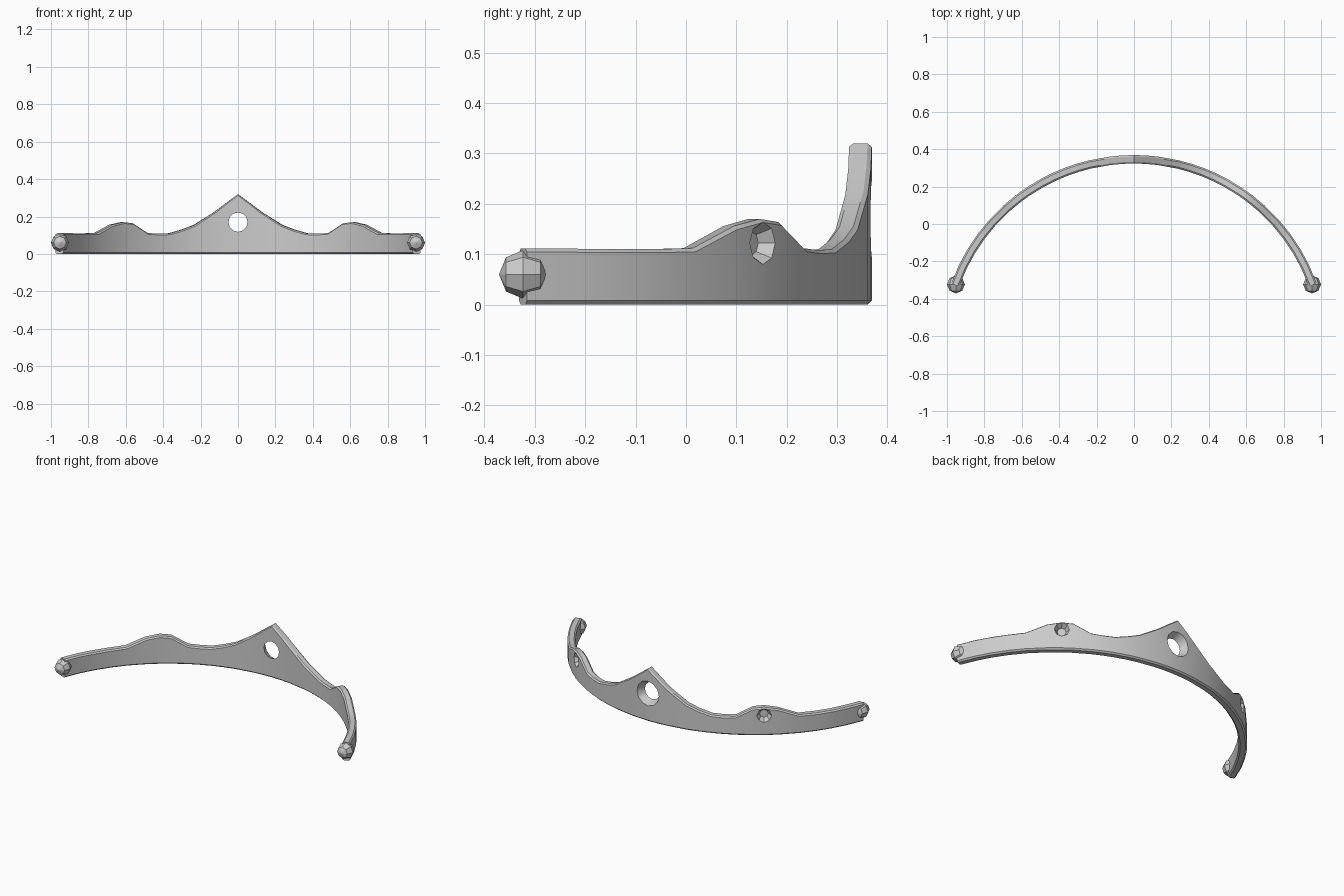
import bpy, bmesh, math
from mathutils import Vector

if "Cube" in bpy.data.objects:
    bpy.data.objects.remove(bpy.data.objects["Cube"])

R, CY, T = 1.016, -0.67, 0.0225   # arc radius, arc centre y, half thickness

# Top edge height along the right half: (x, height)
half = [(0, .32), (.06, .275), (.125, .225), (.235, .155), (.30, .13), (.37, .11),
        (.43, .108), (.49, .112), (.57, .164), (.62, .17), (.68, .156), (.76, .112),
        (.82, .11), (.87, .11), (.915, .111), (.955, .111)]
stations = [(-x, h) for x, h in reversed(half[1:])] + half


def arc_point(x):
    n = Vector((x, math.sqrt(R * R - x * x), 0)) / R
    return Vector((0, CY, 0)) + n * R, n


# Curved band with small bevels on its long edges
bm = bmesh.new()
rings = []
for x, h in stations:
    p, n = arc_point(x)
    section = [(-.014, 0), (.014, 0), (T, .008), (T, h - .007),
               (.014, h), (-.014, h), (-T, h - .007), (-T, .008)]
    rings.append([bm.verts.new(p + n * o + Vector((0, 0, z))) for o, z in section])
for a, b in zip(rings, rings[1:]):
    for i in range(8):
        j = (i + 1) % 8
        bm.faces.new((a[i], a[j], b[j], b[i]))
bm.faces.new(rings[0])
bm.faces.new(rings[-1])
bmesh.ops.recalc_face_normals(bm, faces=bm.faces)
mesh = bpy.data.meshes.new("tiara_band")
bm.to_mesh(mesh)
bm.free()
band = bpy.data.objects.new("tiara_band", mesh)
bpy.context.collection.objects.link(band)


def cut_socket(x, z, offset, depth, r_in, r_out, sides):
    p, n = arc_point(x)
    loc = p + n * offset + Vector((0, 0, z))
    bpy.ops.mesh.primitive_cone_add(vertices=sides, radius1=r_in, radius2=r_out,
                                    depth=depth, location=loc,
                                    rotation=n.to_track_quat('Z', 'Y').to_euler())
    cutter = bpy.context.object
    cutter.name = "socket_cutter"
    cutter.hide_render = True
    mod = band.modifiers.new("socket", 'BOOLEAN')
    mod.object = cutter
    mod.operation = 'DIFFERENCE'
    mod.solver = 'EXACT'
    bpy.context.view_layer.objects.active = band
    bpy.ops.object.modifier_apply(modifier=mod.name)
    bpy.data.objects.remove(cutter)


# Tapered through hole in the centre, blind gem sockets at the sides
cut_socket(0, .17, 0, .10, .038, .089, 12)
for s in (-1, 1):
    cut_socket(s * .62, .122, .0175, .05, .024, .054, 8)

bpy.ops.object.select_all(action='DESELECT')
band.select_set(True)
bpy.context.view_layer.objects.active = band
bpy.ops.object.shade_smooth_by_angle(angle=math.radians(30))

# Faceted end knobs
for s, side in ((-1, "left"), (1, "right")):
    bpy.ops.mesh.primitive_uv_sphere_add(segments=8, ring_count=4, radius=.048,
                                         location=(s * .952, -.323, .06),
                                         rotation=(math.radians(90), 0, 0))
    bpy.context.object.name = side + "_end_knob"
